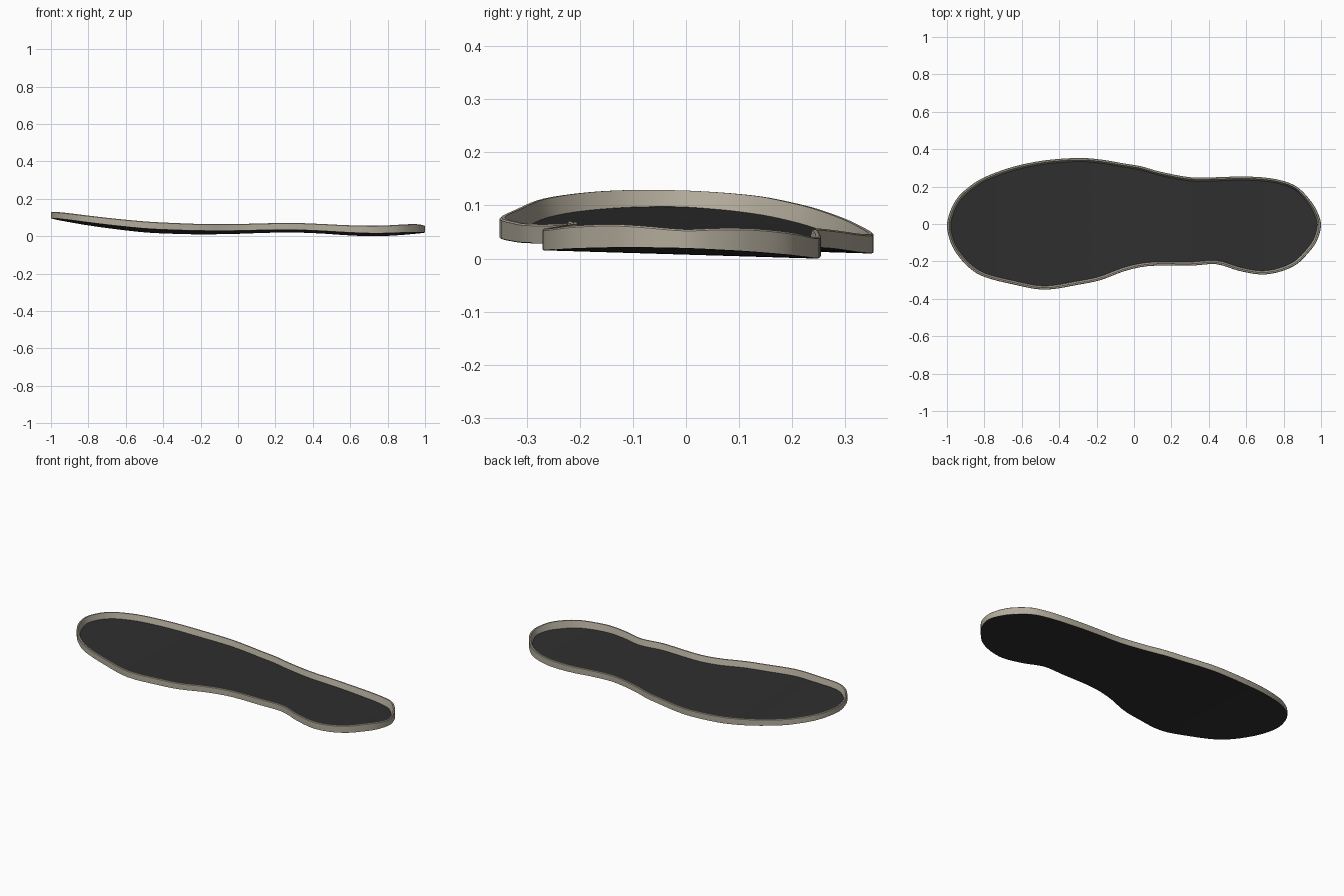
import bpy
from mathutils import Vector

if "Cube" in bpy.data.objects:
    bpy.data.objects.remove(bpy.data.objects["Cube"])

# Stations from toe to heel: x, left edge y, right edge y, underside z, rim height
STATIONS = [
    (-0.98, .075, -.10, .094, .034), (-0.94, .145, -.17, .088, .035),
    (-0.88, .20, -.235, .079, .035), (-0.80, .25, -.283, .067, .036),
    (-0.65, .305, -.322, .048, .037), (-0.48, .34, -.351, .031, .038),
    (-0.30, .353, -.325, .024, .037), (-0.18, .345, -.30, .022, .036),
    (-0.06, .325, -.255, .023, .036), (0.04, .308, -.23, .025, .036),
    (0.14, .28, -.222, .028, .036), (0.30, .25, -.223, .029, .037),
    (0.44, .25, -.215, .024, .037), (0.56, .254, -.25, .016, .038),
    (0.68, .25, -.27, .010, .040), (0.78, .235, -.255, .010, .041),
    (0.87, .20, -.215, .014, .043), (0.94, .13, -.145, .018, .044),
    (0.98, .065, -.085, .020, .041),
]
TOE, HEEL = (-1.0, -.01, .097, .033), (1.0, -.005, .021, .036)
STEPS, TILT = 4, -0.03


def material(name, rgb):
    m = bpy.data.materials.new(name)
    m.diffuse_color = (*rgb, 1)
    m.use_nodes = True
    m.node_tree.nodes["Principled BSDF"].inputs["Base Color"].default_value = m.diffuse_color
    return m


def catmull(p0, p1, p2, p3, t):
    return 0.5 * (2 * p1 + (p2 - p0) * t + (2 * p0 - 5 * p1 + 4 * p2 - p3) * t * t
                  + (3 * p1 - p0 - 3 * p2 + p3) * t ** 3)


# Smooth closed outline: toe, left edge, heel, right edge (clockwise from above)
ctrl = [TOE] + [(x, u, z, h) for x, u, l, z, h in STATIONS] + [HEEL]
ctrl += [(x, l, z, h) for x, u, l, z, h in reversed(STATIONS)]
ctrl = [Vector(c) for c in ctrl]
n = len(ctrl)
outline = [catmull(ctrl[i - 1], ctrl[i], ctrl[(i + 1) % n], ctrl[(i + 2) % n], k / STEPS)
           for i in range(n) for k in range(STEPS)]
N = len(outline)
GROUND = min(p[2] + TILT * p[1] for p in outline)


def ring(inset, lift, rim=0.0):
    """Outline moved inwards, lifted by a constant plus a share of the rim height."""
    pts = []
    for i, p in enumerate(outline):
        t = outline[(i + 1) % N] - outline[i - 1]
        inward = Vector((t[1], -t[0])).normalized()
        x, y = p[0] + inward.x * inset, p[1] + inward.y * inset
        pts.append((x, y, p[2] + TILT * p[1] - GROUND + lift + rim * p[3]))
    return pts


def bridge(a, b):
    """Quads between ring number a and ring number b."""
    return [(a * N + i, a * N + (i + 1) % N, b * N + (i + 1) % N, b * N + i)
            for i in range(N)]


def cap(a, up):
    """Strips across a ring from left edge to right edge."""
    faces = []
    for i in range(N // 2):
        f = [i, i + 1, N - i - 1, (N - i) % N]
        f = [a * N + v for v in dict.fromkeys(f)]
        faces.append(f if up else f[::-1])
    return faces


def build(name, rings, faces, mat):
    me = bpy.data.meshes.new(name)
    me.from_pydata([v for r in rings for v in r], [], faces)
    me.materials.append(mat)
    ob = bpy.data.objects.new(name, me)
    bpy.context.collection.objects.link(ob)
    bpy.context.view_layer.objects.active = ob
    ob.select_set(True)
    bpy.ops.object.mode_set(mode='EDIT')
    bpy.ops.mesh.select_all(action='SELECT')
    bpy.ops.mesh.normals_make_consistent(inside=False)
    bpy.ops.object.mode_set(mode='OBJECT')
    bpy.ops.object.shade_smooth_by_angle(angle=0.6)
    ob.select_set(False)


dark = material("charcoal", (0.028, 0.028, 0.028))
beige = material("warm_beige", (0.45, 0.41, 0.33))

# Thin dark plate: the floor and the underside
build("sole_plate", [ring(0.001, 0), ring(0.001, 0.004)],
      cap(0, False) + bridge(0, 1) + cap(1, True), dark)

# Raised beige rim around the edge
build("rim", [ring(0, 0.001), ring(0, -0.003, 1), ring(0.003, 0, 1),
              ring(0.010, 0, 1), ring(0.020, 0.002)],
      [f for a in range(5) for f in bridge(a, (a + 1) % 5)], beige)
